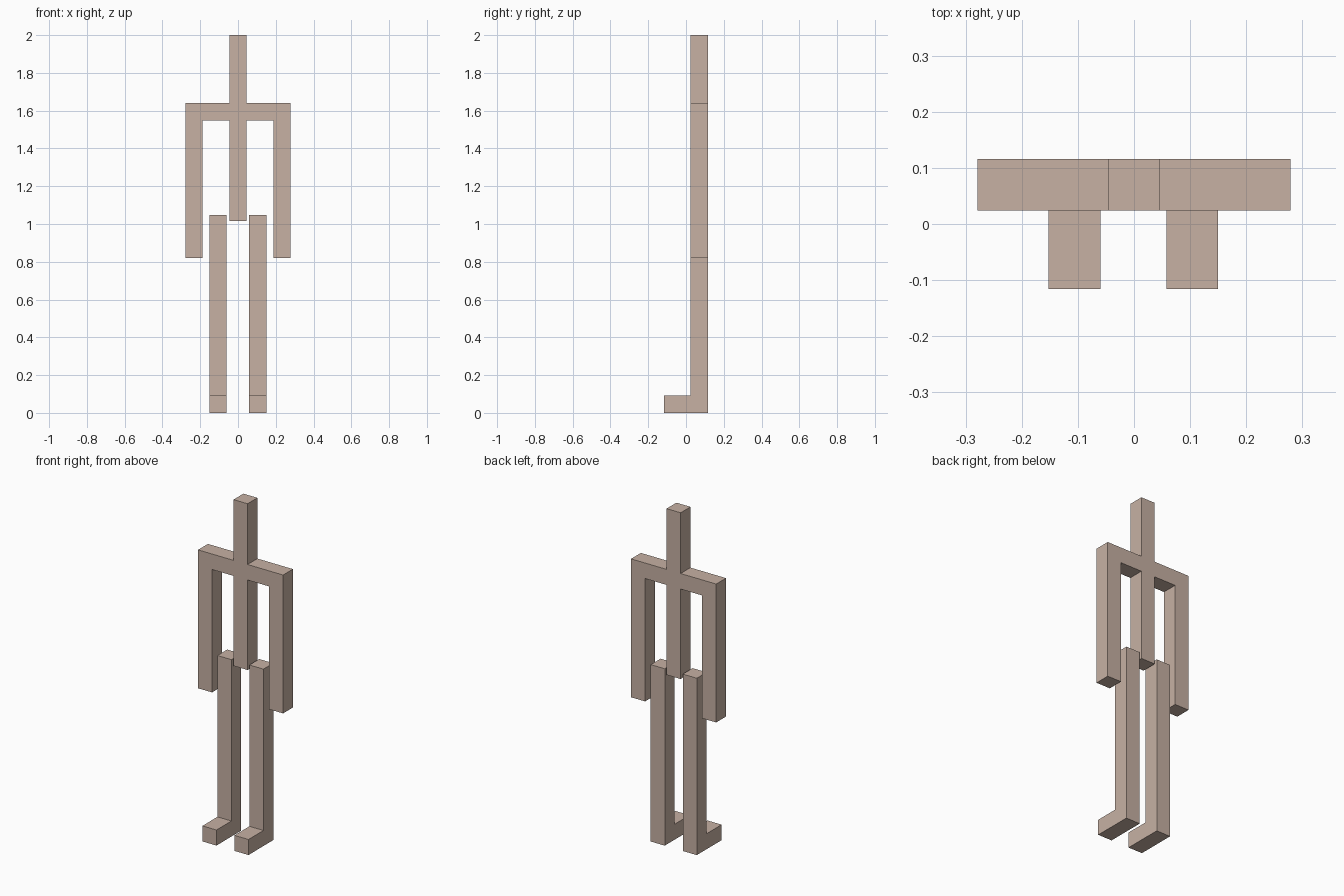
import bpy, bmesh

if "Cube" in bpy.data.objects:
    bpy.data.objects.remove(bpy.data.objects["Cube"])

T = 0.092                      # bar thickness
BACK, FRONT = 0.116, 0.024     # depth range of the upright bars
TOE = -0.116

clay = bpy.data.materials.new("clay_beige")
clay.diffuse_color = (0.57, 0.44, 0.37, 1)
clay.use_nodes = True
clay.node_tree.nodes["Principled BSDF"].inputs["Base Color"].default_value = clay.diffuse_color


def extruded(name, outline, to_3d, offset):
    """Extrude a flat outline into a solid."""
    bm = bmesh.new()
    face = bm.faces.new([bm.verts.new(to_3d(a, b)) for a, b in outline])
    new = bmesh.ops.extrude_face_region(bm, geom=[face])["geom"]
    bmesh.ops.translate(bm, vec=offset,
                        verts=[v for v in new if isinstance(v, bmesh.types.BMVert)])
    bmesh.ops.recalc_face_normals(bm, faces=bm.faces)
    mesh = bpy.data.meshes.new(name)
    bm.to_mesh(mesh)
    bm.free()
    mesh.materials.append(clay)
    bpy.context.collection.objects.link(bpy.data.objects.new(name, mesh))


# Upper body: head, spine, shoulders and hanging arms as one outline
h = T / 2
half = [(h, 2.0), (h, 1.64), (0.279, 1.64), (0.279, 0.82), (0.279 - T, 0.82),
        (0.279 - T, 1.548), (h, 1.548), (h, 1.015)]
outline = half + [(-x, z) for x, z in reversed(half)]
extruded("upper_body", outline, lambda x, z: (x, BACK, z), (0, FRONT - BACK, 0))

# Legs with forward feet: L-shaped side profile
leg = [(BACK, 0), (BACK, 1.048), (FRONT, 1.048), (FRONT, T), (TOE, T), (TOE, 0)]
for name, x in (("left_leg", -0.152), ("right_leg", 0.058)):
    extruded(name, leg, lambda y, z: (x, y, z), (T, 0, 0))
